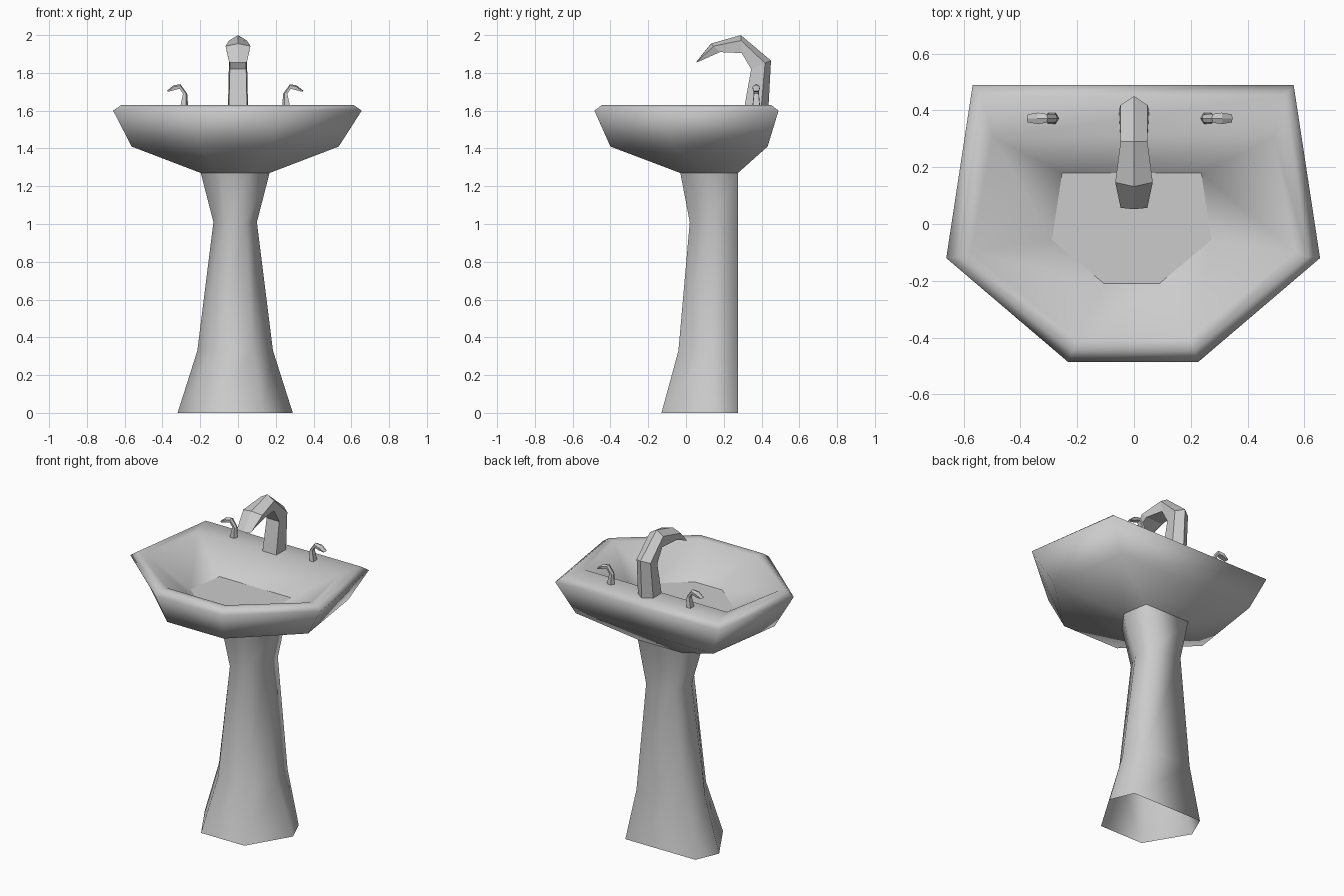
import bpy, bmesh

if "Cube" in bpy.data.objects:
    bpy.data.objects.remove(bpy.data.objects["Cube"])


def loft(name, rings, cap_start=False, cap_end=False, smooth=False, flip=False):
    """Skin equal-length point rings into one object."""
    bm = bmesh.new()
    loops = [[bm.verts.new(p) for p in ring] for ring in rings]
    n = len(loops[0])
    for a, b in zip(loops, loops[1:]):
        for i in range(n):
            j = (i + 1) % n
            bm.faces.new((a[i], a[j], b[j], b[i])).smooth = smooth
    if cap_start:
        bm.faces.new(loops[0][::-1])
    if cap_end:
        bm.faces.new(loops[-1])
    if flip:
        bmesh.ops.reverse_faces(bm, faces=bm.faces[:])
    mesh = bpy.data.meshes.new(name)
    bm.to_mesh(mesh)
    bm.free()
    obj = bpy.data.objects.new(name, mesh)
    bpy.context.collection.objects.link(obj)
    return obj


CX = -0.015  # mirror line of the whole fixture


def outline(z, back_w, back_y, side_w, side_y, front_w, front_y, cx=CX):
    """Six-sided plan: flat back, wide sides, narrow flat front."""
    return [(cx + x, y, z) for x, y in (
        (-front_w, front_y), (front_w, front_y), (side_w, side_y),
        (back_w, back_y), (-back_w, back_y), (-side_w, side_y))]


def spout_rings(stations, to_world):
    """Pentagon sections: outer ridge, two shoulders, flat inner side."""
    rings = []
    for (ou, oz), (iu, iz), w in stations:
        mu, mz = ou + (iu - ou) * 0.3, oz + (iz - oz) * 0.3
        section = [(ou, oz, 0), (mu, mz, w), (iu, iz, w * 0.9),
                   (iu, iz, -w * 0.9), (mu, mz, -w)]
        rings.append([to_world(*p) for p in section])
    return rings


# Pedestal, open underneath
loft("pedestal", [
    outline(0.00, 0.242, 0.275, 0.305, 0.13, 0.150, -0.13),
    outline(0.33, 0.165, 0.275, 0.200, 0.12, 0.095, -0.04),
    outline(1.01, 0.098, 0.275, 0.115, 0.13, 0.055, 0.02),
    outline(1.27, 0.155, 0.275, 0.182, 0.11, 0.078, -0.03),
], smooth=True)

# Basin: underside, rim, bowl and flat floor
loft("basin", [
    outline(1.27, 0.155, 0.275, 0.182, 0.11, 0.078, -0.03),
    outline(1.41, 0.475, 0.432, 0.548, -0.07, 0.195, -0.40),
    outline(1.60, 0.565, 0.49, 0.658, -0.12, 0.230, -0.485, -0.003),
    outline(1.63, 0.535, 0.45, 0.615, -0.115, 0.215, -0.445, -0.003),
    outline(1.625, 0.495, 0.305, 0.572, -0.10, 0.200, -0.405, -0.003),
    outline(1.46, 0.245, 0.18, 0.281, -0.056, 0.097, -0.21, -0.008),
], cap_end=True, smooth=True)

# Faucet spout, bent forward in the y-z plane
spout = [
    ((0.437, 1.625), (0.31, 1.625), 0.053),
    ((0.450, 1.865), (0.345, 1.82), 0.048),
    ((0.290, 2.000), (0.295, 1.905), 0.047),
    ((0.132, 1.955), (0.180, 1.91), 0.066),
    ((0.052, 1.855), (0.068, 1.860), 0.047),
]
loft("faucet", spout_rings(spout, lambda u, z, w: (w, u, z)),
     cap_start=True, cap_end=True, flip=True)

# Tap handles, curling outward on both sides
handle = [
    ((0.249, 1.625), (0.290, 1.625), 0.020),
    ((0.254, 1.690), (0.276, 1.690), 0.014),
    ((0.290, 1.740), (0.294, 1.716), 0.015),
    ((0.326, 1.734), (0.318, 1.710), 0.020),
    ((0.362, 1.705), (0.354, 1.700), 0.014),
]
for name, s in (("left_handle", -1), ("right_handle", 1)):
    loft(name, spout_rings(handle, lambda u, z, w: (CX + s * u, 0.372 + w, z)),
         cap_start=True, cap_end=True, flip=(s < 0))

# Consistent outward normals on the closed fittings
for name in ("faucet", "left_handle", "right_handle"):
    mesh = bpy.data.objects[name].data
    bm = bmesh.new()
    bm.from_mesh(mesh)
    bmesh.ops.recalc_face_normals(bm, faces=bm.faces[:])
    bm.to_mesh(mesh)
    bm.free()
